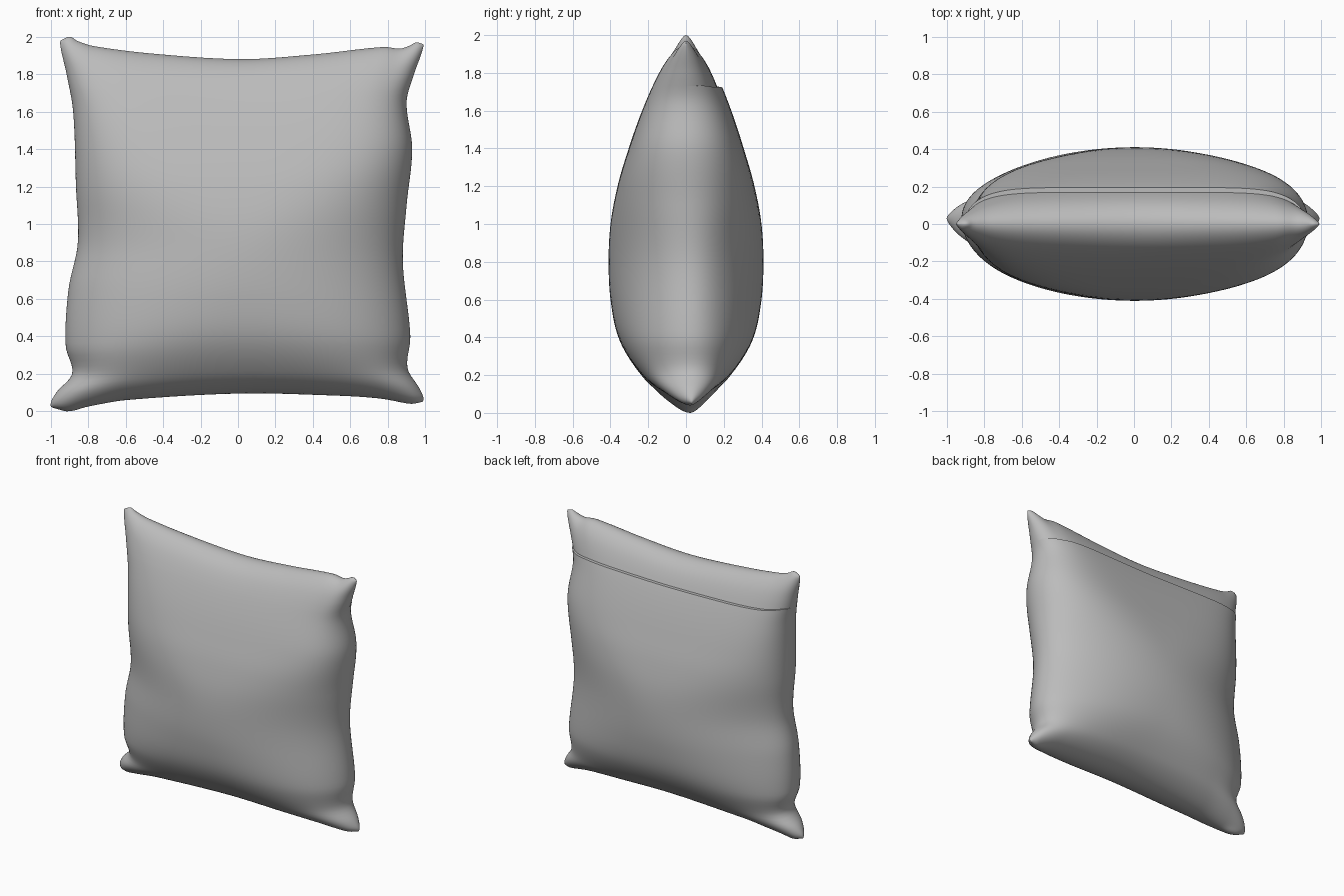
import bpy, bmesh, math

cube = bpy.data.objects.get("Cube")
if cube:
    bpy.data.objects.remove(cube)

# Outline of the cushion: side edges as (height, x), top and bottom as (u, height)
LEFT = [(0, -.96), (.03, -1), (.1, -.97), (.2, -.885), (.35, -.92), (.65, -.905), (.9, -.855),
        (1.2, -.865), (1.6, -.88), (1.8, -.915), (1.97, -.95), (2, -.93)]
RIGHT = [(.03, .96), (.06, .99), (.12, .97), (.23, .905), (.4, .92), (.8, .88), (1.1, .9),
         (1.4, .93), (1.65, .9), (1.8, .94), (1.95, .99), (1.98, .975)]
TOP = [(-1, 1.98), (-.97, 2), (-.9, 1.975), (-.82, 1.95), (-.5, 1.91), (0, 1.88),
       (.4, 1.905), (.78, 1.945), (.88, 1.937), (.97, 1.97), (1, 1.96)]
BOTTOM = [(-1, .02), (-.95, 0), (-.8, .025), (-.6, .06), (0, .095), (.5, .085), (.75, .07), (.95, .04), (1, .05)]
# Squared fullness from the bottom seam to the top seam
FULL = [(0, 0), (.06, .32), (.17, .76), (.283, .95), (.395, 1), (.507, .95),
        (.62, .78), (.73, .55), (.843, .32), (.955, .1), (1, 0)]
DEPTH, LEDGE = .41, .905
COLS, ROWS = 72, 72


def curve(pts, t):
    """Smooth interpolation through a short list of points."""
    t = min(max(t, pts[0][0]), pts[-1][0])
    i = next(k for k in range(len(pts) - 1) if t <= pts[k + 1][0])

    def slope(k):
        a, b = pts[max(k - 1, 0)], pts[min(k + 1, len(pts) - 1)]
        return (b[1] - a[1]) / (b[0] - a[0])
    (x0, y0), (x1, y1) = pts[i], pts[i + 1]
    h = x1 - x0
    s = (t - x0) / h
    return ((1 + 2 * s) * (1 - s) ** 2 * y0 + s * (1 - s) ** 2 * h * slope(i)
            + s * s * (3 - 2 * s) * y1 + s * s * (s - 1) * h * slope(i + 1))


def point(u, v, side, step):
    """Point on the front (side -1) or back (side +1) panel."""
    mid_low, mid_high = curve(BOTTOM, 0), curve(TOP, 0)
    z = mid_low + (mid_high - mid_low) * v
    z += (curve(BOTTOM, u) - mid_low) * (1 - v) ** 8 + (curve(TOP, u) - mid_high) * v ** 14
    left, right = curve(LEFT, z), curve(RIGHT, z)
    x = left + (right - left) * (u + 1) / 2
    # Cross-sections are elliptical at the belly and boxier towards the seams
    full = max(0, curve(FULL, v))
    power = 2 + (6 if v > .4 else 3) * max(0, 1 - full)
    round_u = math.sqrt(max(0, 1 - abs(u) ** power))
    puff = DEPTH * round_u * math.sqrt(full)
    seam = .03 * abs(u) ** 8 * (1 - v)
    return x, seam + side * (puff + step * round_u), z


# Rows crowd towards the seams; the back has a doubled row for the flap ledge
us = [math.sin(math.pi * (i / COLS - .5)) for i in range(COLS + 1)]
vs = [(1 - math.cos(math.pi * j / ROWS)) / 2 for j in range(ROWS + 1)]
near = min(range(ROWS + 1), key=lambda j: abs(vs[j] - LEDGE))
vs[near] = LEDGE

bm = bmesh.new()


def panel(side):
    rows = []
    for j, v in enumerate(vs):
        steps = [0]
        if side > 0:
            below = .012 * max(0, 1 - (LEDGE - v) / .3) ** 2
            above = -.014 * max(0, (1 - v) / (1 - LEDGE))
            steps = [below, above] if j == near else [below if j < near else above]
        for step in steps:
            rows.append([bm.verts.new(point(u, v, side, step)) for u in us])
    for a, b in zip(rows, rows[1:]):
        for i in range(COLS):
            quad = (a[i], a[i + 1], b[i + 1], b[i])
            bm.faces.new(quad if side < 0 else quad[::-1])


panel(-1)
panel(1)
bmesh.ops.remove_doubles(bm, verts=bm.verts, dist=.0005)
bmesh.ops.recalc_face_normals(bm, faces=bm.faces)
mesh = bpy.data.meshes.new("cushion")
bm.to_mesh(mesh)
bm.free()
cushion = bpy.data.objects.new("cushion", mesh)
bpy.context.collection.objects.link(cushion)

# Plain grey cloth
cloth = bpy.data.materials.new("grey_cloth")
cloth.use_nodes = True
cloth.diffuse_color = (.5, .5, .5, 1)
cloth.node_tree.nodes["Principled BSDF"].inputs["Base Color"].default_value = (.5, .5, .5, 1)
mesh.materials.append(cloth)

bpy.ops.object.select_all(action="DESELECT")
cushion.select_set(True)
bpy.context.view_layer.objects.active = cushion
bpy.ops.object.shade_smooth_by_angle(angle=math.radians(40))
